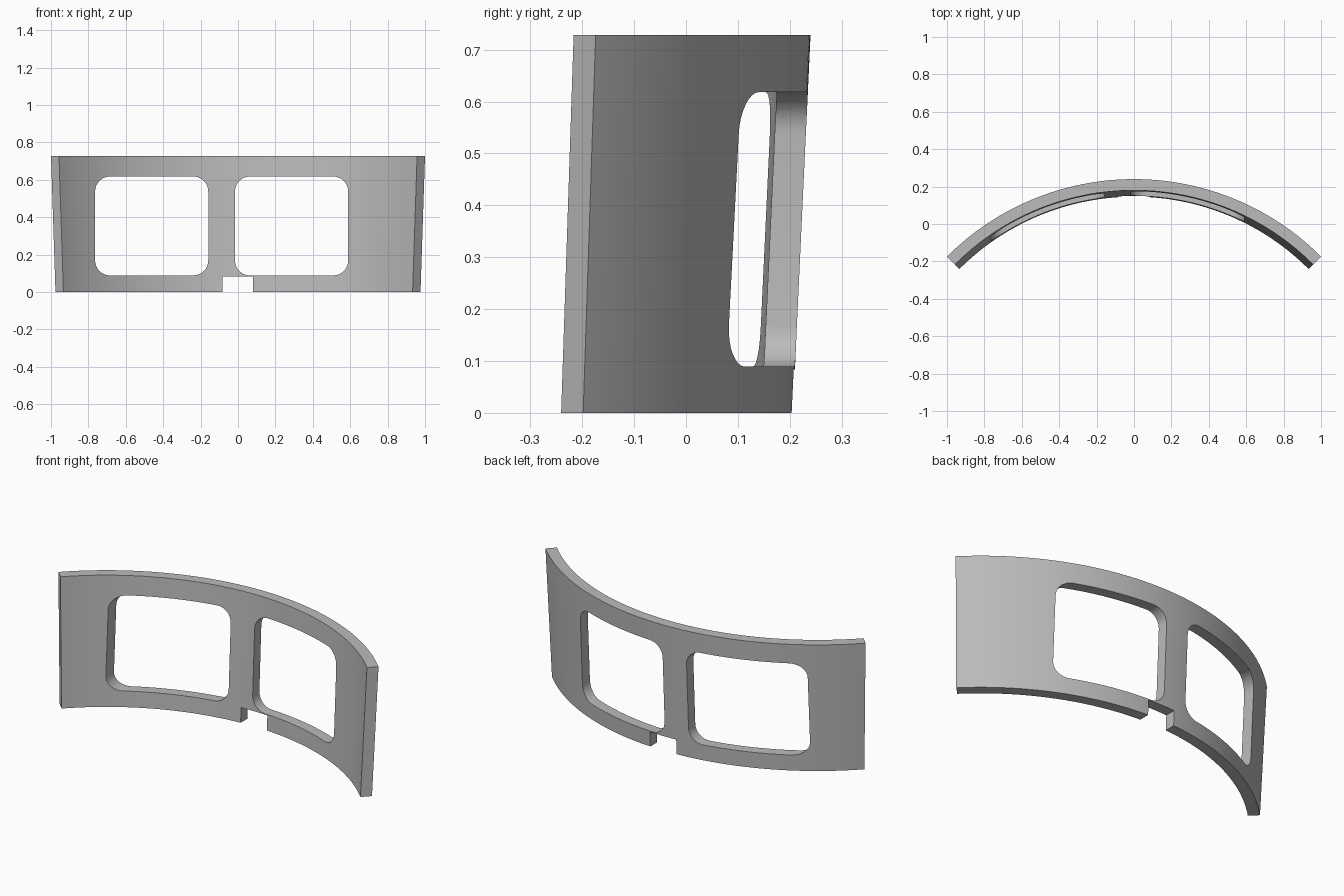
import bpy, bmesh, math

cube = bpy.data.objects.get("Cube")
if cube:
    bpy.data.objects.remove(cube, do_unlink=True)

HEIGHT = 0.728
CENTRE_Y = -1.174
HALF_ANGLE = math.radians(45)
SEGMENTS = 72

grey = bpy.data.materials.new("plain grey")
grey.use_nodes = True
colour = (0.5, 0.5, 0.5, 1)
grey.diffuse_color = colour
grey.node_tree.nodes["Principled BSDF"].inputs["Base Color"].default_value = colour


def make_object(name, bm):
    bmesh.ops.recalc_face_normals(bm, faces=bm.faces)
    mesh = bpy.data.meshes.new(name)
    bm.to_mesh(mesh)
    bm.free()
    mesh.materials.append(grey)
    obj = bpy.data.objects.new(name, mesh)
    bpy.context.collection.objects.link(obj)
    return obj


def curved_band(name, section):
    """Sweep a closed (radius, z) section round the arc and cap both ends."""
    bm = bmesh.new()
    rings = []
    for i in range(SEGMENTS + 1):
        a = HALF_ANGLE * (2 * i / SEGMENTS - 1)
        rings.append([bm.verts.new((r * math.sin(a), CENTRE_Y + r * math.cos(a), z))
                      for r, z in section])
    n = len(section)
    for p, q in zip(rings, rings[1:]):
        for k in range(n):
            m = (k + 1) % n
            bm.faces.new((p[k], p[m], q[m], q[k]))
    bm.faces.new(rings[0])
    bm.faces.new(rings[-1])
    return make_object(name, bm)


def rounded_cutter(name, x0, x1, z0, z1, radius):
    """Straight front-to-back prism with rounded corners."""
    bm = bmesh.new()
    steps = 8 if radius else 0
    corners = [(x1 - radius, z1 - radius), (x0 + radius, z1 - radius),
               (x0 + radius, z0 + radius), (x1 - radius, z0 + radius)]
    outline = []
    for c, (x, z) in enumerate(corners):
        for s in range(steps + 1):
            a = math.pi / 2 * (c + s / max(steps, 1))
            outline.append(bm.verts.new((x + radius * math.cos(a), -1,
                                         z + radius * math.sin(a))))
    face = bm.faces.new(outline)
    ext = bmesh.ops.extrude_face_region(bm, geom=[face])
    bmesh.ops.translate(bm, vec=(0, 2, 0),
                        verts=[v for v in ext["geom"] if isinstance(v, bmesh.types.BMVert)])
    cutter = make_object(name, bm)
    cutter.hide_render = True
    return cutter


# Flared, curved wall
wall = curved_band("curved_wall", [(1.32, 0), (1.38, 0), (1.414, HEIGHT), (1.354, HEIGHT)])

# Two window openings and the notch in the lower edge
cutters = [
    rounded_cutter("right_window_cutter", -0.764, -0.159, 0.089, 0.618, 0.08),
    rounded_cutter("left_window_cutter", -0.016, 0.589, 0.089, 0.618, 0.08),
    rounded_cutter("notch_cutter", -0.084, 0.08, -0.1, 0.084, 0),
]
bpy.context.view_layer.objects.active = wall
for cutter in cutters:
    mod = wall.modifiers.new(cutter.name, 'BOOLEAN')
    mod.operation = 'DIFFERENCE'
    mod.solver = 'EXACT'
    mod.object = cutter
    bpy.ops.object.modifier_apply(modifier=mod.name)
    bpy.data.objects.remove(cutter, do_unlink=True)

# Smooth curves with crisp edges
bpy.ops.object.select_all(action='DESELECT')
wall.select_set(True)
bpy.ops.object.shade_smooth_by_angle(angle=math.radians(30))
